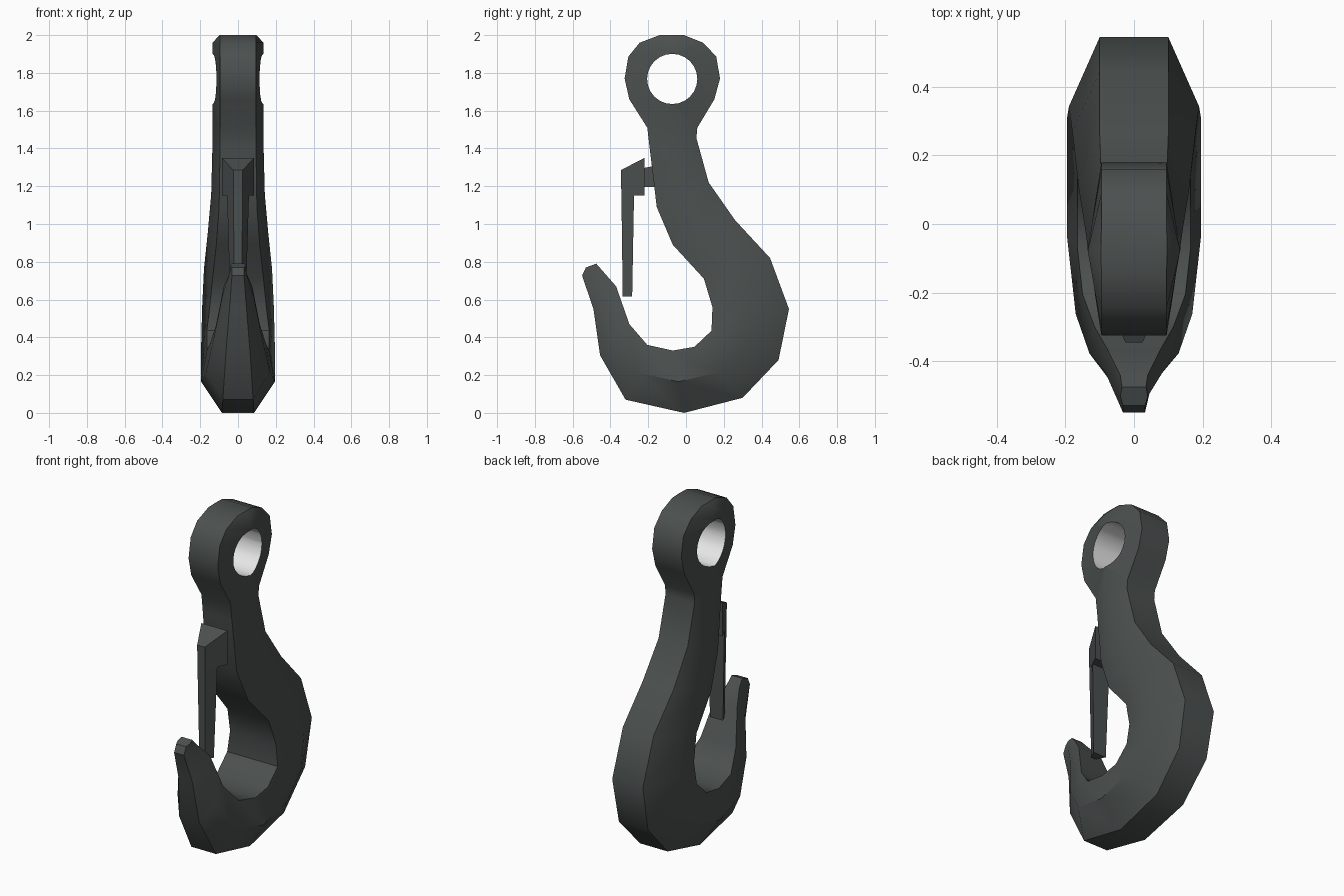
import bpy, bmesh, math
from mathutils import Vector

if "Cube" in bpy.data.objects:
    bpy.data.objects.remove(bpy.data.objects["Cube"])


def material(name, rgb):
    m = bpy.data.materials.new(name)
    m.diffuse_color = (*rgb, 1)
    m.use_nodes = True
    m.node_tree.nodes["Principled BSDF"].inputs["Base Color"].default_value = m.diffuse_color
    return m


dark_steel = material("dark steel", (0.07, 0.08, 0.078))
bare_metal = material("bare light metal", (0.8, 0.8, 0.8))


def loft(name, rings):
    """Closed solid skinned over equal-length rings of points."""
    bm = bmesh.new()
    loops = [[bm.verts.new(p) for p in ring] for ring in rings]
    n = len(loops[0])
    for a, b in zip(loops, loops[1:]):
        for i in range(n):
            j = (i + 1) % n
            bm.faces.new((a[i], a[j], b[j], b[i]))
    bm.faces.new(loops[0])
    bm.faces.new(loops[-1])
    bmesh.ops.recalc_face_normals(bm, faces=bm.faces)
    me = bpy.data.meshes.new(name)
    bm.to_mesh(me)
    bm.free()
    ob = bpy.data.objects.new(name, me)
    bpy.context.collection.objects.link(ob)
    me.materials.append(dark_steel)
    return ob


def activate(ob):
    bpy.ops.object.select_all(action='DESELECT')
    ob.select_set(True)
    bpy.context.view_layer.objects.active = ob


# Hook body stations: outer (y, z), inner (y, z), half widths outer / ridge / inner
stations = [
    (-0.01, 2.0, -0.14, 2.0, .095, .097, .095),
    (.09, 1.96, -.245, 1.96, .095, .135, .095),
    (.16, 1.887, -.305, 1.887, .095, .135, .095),
    (.18, 1.77, -.325, 1.77, .095, .135, .095),
    (.15, 1.66, -.30, 1.66, .095, .135, .095),
    (.06, 1.51, -.205, 1.51, .095, .135, .095),
    (.055, 1.455, -.192, 1.40, .095, .135, .095),
    (.12, 1.22, -.155, 1.09, .095, .142, .10),
    (.26, 1.02, -.07, .89, .10, .16, .115),
    (.445, .82, .095, .71, .10, .18, .135),
    (.545, .55, .14, .56, .10, .19, .15),
    (.49, .28, .135, .435, .095, .195, .165),
    (.30, .08, .045, .35, .09, .195, .165),
    (-.01, 0.0, -.07, .33, .085, .195, .165),
    (-.32, .07, -.205, .36, .08, .17, .15),
    (-.455, .305, -.30, .47, .065, .13, .115),
    (-.49, .55, -.37, .67, .045, .085, .075),
    (-.55, .727, -.44, .75, .032, .045, .04),
    (-.53, .77, -.475, .79, .032, .04, .035),
]


def section(oy, oz, iy, iz, wo, wm, wi):
    pts = [(wo, oy, oz), (wm, (oy + iy) / 2, (oz + iz) / 2), (wi, iy, iz)]
    return pts + [(-x, y, z) for x, y, z in reversed(pts)]


hook = loft("hook_body", [section(*s) for s in stations])

# Eye hole cut through the top ring
HOLE_Y, HOLE_Z, HOLE_R = -0.073, 1.768, 0.133
bpy.ops.mesh.primitive_cylinder_add(vertices=24, radius=HOLE_R, depth=1,
                                    location=(0, HOLE_Y, HOLE_Z),
                                    rotation=(0, math.pi / 2, 0))
cutter = bpy.context.object
cutter.name = "eye_cutter"
cutter.hide_render = True
cut = hook.modifiers.new("eye hole", 'BOOLEAN')
cut.operation = 'DIFFERENCE'
cut.solver = 'EXACT'
cut.object = cutter
activate(hook)
bpy.ops.object.modifier_apply(modifier=cut.name)
bpy.data.objects.remove(cutter)

# Bore wall is bare light metal
hook.data.materials.clear()
hook.data.materials.append(dark_steel)
hook.data.materials.append(bare_metal)
for f in hook.data.polygons:
    d = Vector((f.center.y - HOLE_Y, f.center.z - HOLE_Z)).length
    bore = d < HOLE_R + .003 and abs(f.normal.x) < .1
    f.material_index = 1 if bore else 0
activate(hook)
bpy.ops.object.shade_smooth_by_angle(angle=math.radians(40))


def wedge_ring(yf, wf, zf, yb, wb, zb):
    """Trapezoid ring: narrow at the front, wide at the back."""
    return [(wf, yf, zf), (wb, yb, zb), (-wb, yb, zb), (-wf, yf, zf)]


# Safety latch: wedge head, tapering finger, and pivot lug into the shank
loft("latch_head", [wedge_ring(-.345, .025, 1.285, -.22, .085, 1.35),
                    wedge_ring(-.342, .025, 1.15, -.22, .085, 1.15)])
loft("latch_finger", [wedge_ring(-.342, .025, 1.16, -.275, .058, 1.16),
                      wedge_ring(-.335, .018, .615, -.285, .042, .615)])
loft("latch_lug", [wedge_ring(-.23, .05, 1.295, -.13, .05, 1.315),
                   wedge_ring(-.23, .05, 1.195, -.13, .05, 1.195)])
